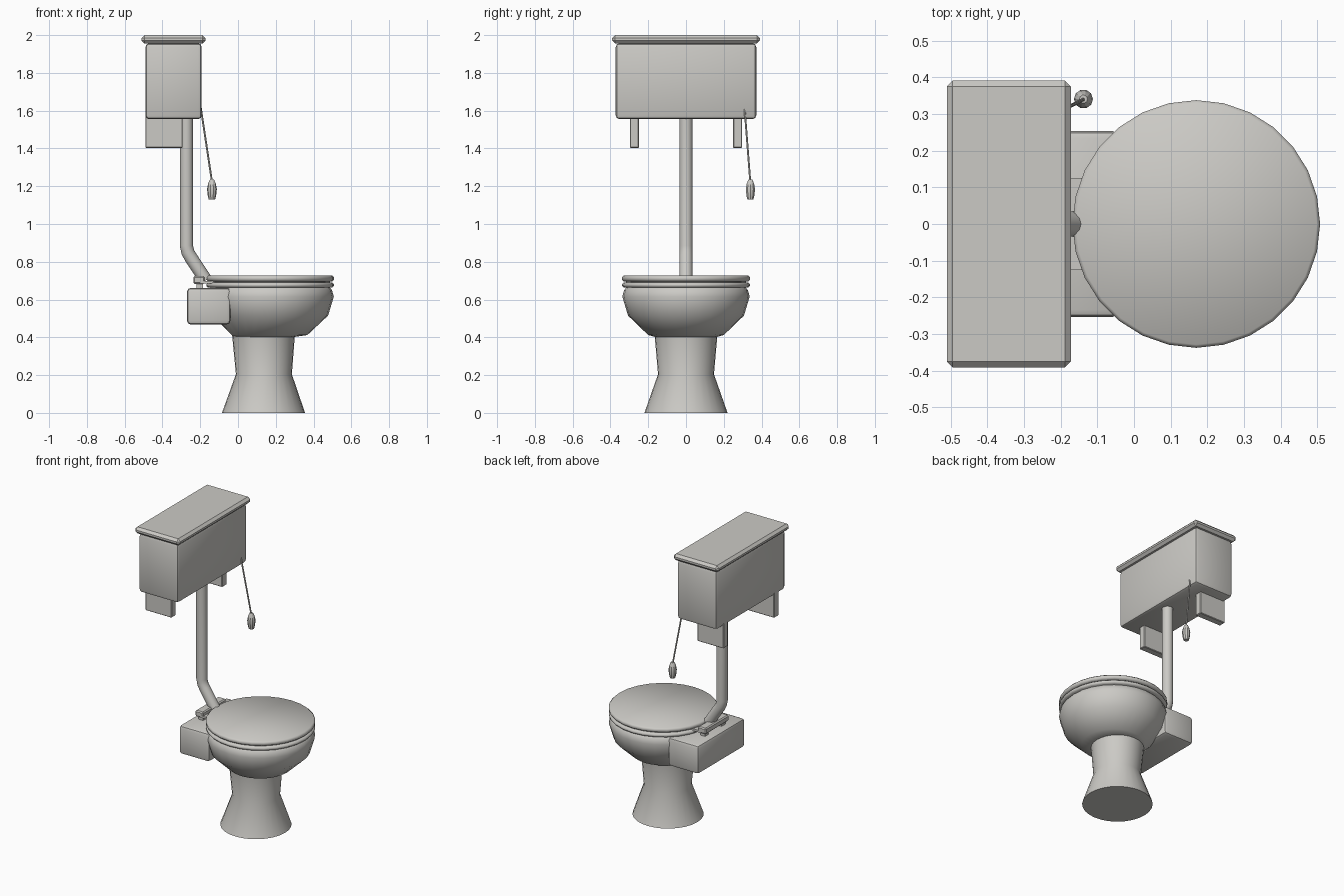
import bpy, bmesh, math
from mathutils import Vector

cube = bpy.data.objects.get("Cube")
if cube:
    bpy.data.objects.remove(cube, do_unlink=True)

porcelain = bpy.data.materials.new("warm grey porcelain")
porcelain.use_nodes = True
colour = (0.60, 0.59, 0.56, 1)
porcelain.diffuse_color = colour
porcelain.node_tree.nodes["Principled BSDF"].inputs["Base Color"].default_value = colour


def finish(name, bm, angle=40):
    bmesh.ops.recalc_face_normals(bm, faces=bm.faces)
    mesh = bpy.data.meshes.new(name)
    bm.to_mesh(mesh)
    bm.free()
    mesh.materials.append(porcelain)
    ob = bpy.data.objects.new(name, mesh)
    bpy.context.collection.objects.link(ob)
    bpy.ops.object.select_all(action='DESELECT')
    ob.select_set(True)
    bpy.context.view_layer.objects.active = ob
    bpy.ops.object.shade_smooth_by_angle(angle=math.radians(angle))
    return ob


def box(name, low, high, bevel=0.0, segments=1):
    low, high = Vector(low), Vector(high)
    bm = bmesh.new()
    bmesh.ops.create_cube(bm, size=1)
    for v in bm.verts:
        v.co = (low + high) / 2 + v.co * (high - low)
    if bevel:
        bmesh.ops.bevel(bm, geom=bm.edges[:], offset=bevel, segments=segments,
                        profile=0.5, affect='EDGES')
    return finish(name, bm, 30)


def loft(name, rings, sides, angle=40):
    """Skin circular rings given as (centre, radius, axis)."""
    bm = bmesh.new()
    loops = []
    for centre, radius, axis in rings:
        across = Vector((0, 1, 0))
        side = across.cross(Vector(axis)).normalized()
        up = Vector(axis).normalized().cross(side)
        loops.append([bm.verts.new(Vector(centre) + radius * (
            side * math.cos(math.tau * i / sides) + up * math.sin(math.tau * i / sides)))
            for i in range(sides)])
    for a, b in zip(loops, loops[1:]):
        for i in range(sides):
            j = (i + 1) % sides
            bm.faces.new((a[i], a[j], b[j], b[i]))
    bm.faces.new(loops[0])
    bm.faces.new(loops[-1])
    return finish(name, bm, angle)


def turned(name, profile, sides, y=0, angle=40):
    """Upright turned part from (centre x, z, radius) points."""
    return loft(name, [((x, y, z), r, (0, 0, 1)) for x, z, r in profile], sides, angle)


# Pedestal and bowl
turned("pedestal", [(0.135, 0, 0.22), (0.137, 0.205, 0.148), (0.135, 0.41, 0.166)], 28)
turned("bowl", [(0.135, 0.402, 0.163), (0.167, 0.412, 0.2), (0.17, 0.515, 0.307),
                (0.17, 0.615, 0.337), (0.17, 0.65, 0.328), (0.17, 0.67, 0.31)], 28, angle=60)


# Seat and its lid, with softened rims
def disc(name, bottom, top, radius):
    rim = 0.009
    turned(name, [(0.17, bottom, radius - rim), (0.17, bottom + rim, radius),
                  (0.17, top - rim, radius), (0.17, top, radius - rim)], 28, angle=50)


disc("seat", 0.663, 0.690, 0.338)
disc("seat_lid", 0.696, 0.727, 0.338)
turned("seat_gap_filler", [(0.17, 0.685, 0.318), (0.17, 0.70, 0.318)], 28)

# Rear mount and hinge
box("rear_mount", (-0.27, -0.254, 0.468), (-0.04, 0.254, 0.662), 0.02, 2)
box("hinge_block", (-0.236, -0.125, 0.683), (-0.176, 0.125, 0.724), 0.007)
box("hinge_plate", (-0.20, -0.125, 0.685), (-0.07, 0.125, 0.699))
for y in (-0.09, 0.09):
    box("hinge_foot", (-0.22, y - 0.02, 0.65), (-0.185, y + 0.02, 0.69))

# Flush pipe
down, slope = Vector((0, 0, -1)), Vector((0.55, 0, -0.83))
loft("flush_pipe", [((-0.273, 0, 1.58), 0.035, down), ((-0.273, 0, 0.885), 0.035, down),
                    ((-0.265, 0, 0.85), 0.035, down + slope),
                    ((-0.25, 0, 0.823), 0.035, slope),
                    ((-0.17, 0, 0.702), 0.035, slope)], 14)

# Cistern, cover and wall brackets
box("cistern", (-0.49, -0.372, 1.555), (-0.192, 0.372, 1.957), 0.02, 2)
box("cistern_cover", (-0.511, -0.391, 1.955), (-0.172, 0.391, 2.0), 0.016)
for name, side in (("right_bracket", 1), ("left_bracket", -1)):
    y = side * 0.273
    box(name, (-0.49, y - 0.024, 1.403), (-0.293, y + 0.024, 1.58), 0.004)

# Pull chain and handle
top, end = Vector((-0.197, 0.31, 1.615)), Vector((-0.138, 0.34, 1.225))
loft("pull_chain", [(top, 0.005, end - top), (end, 0.005, end - top)], 8)
turned("pull_handle", [(-0.138, 1.13, 0.017), (-0.138, 1.15, 0.022), (-0.138, 1.185, 0.026),
                       (-0.138, 1.215, 0.02), (-0.138, 1.235, 0.011)], 10, y=0.341, angle=30)
